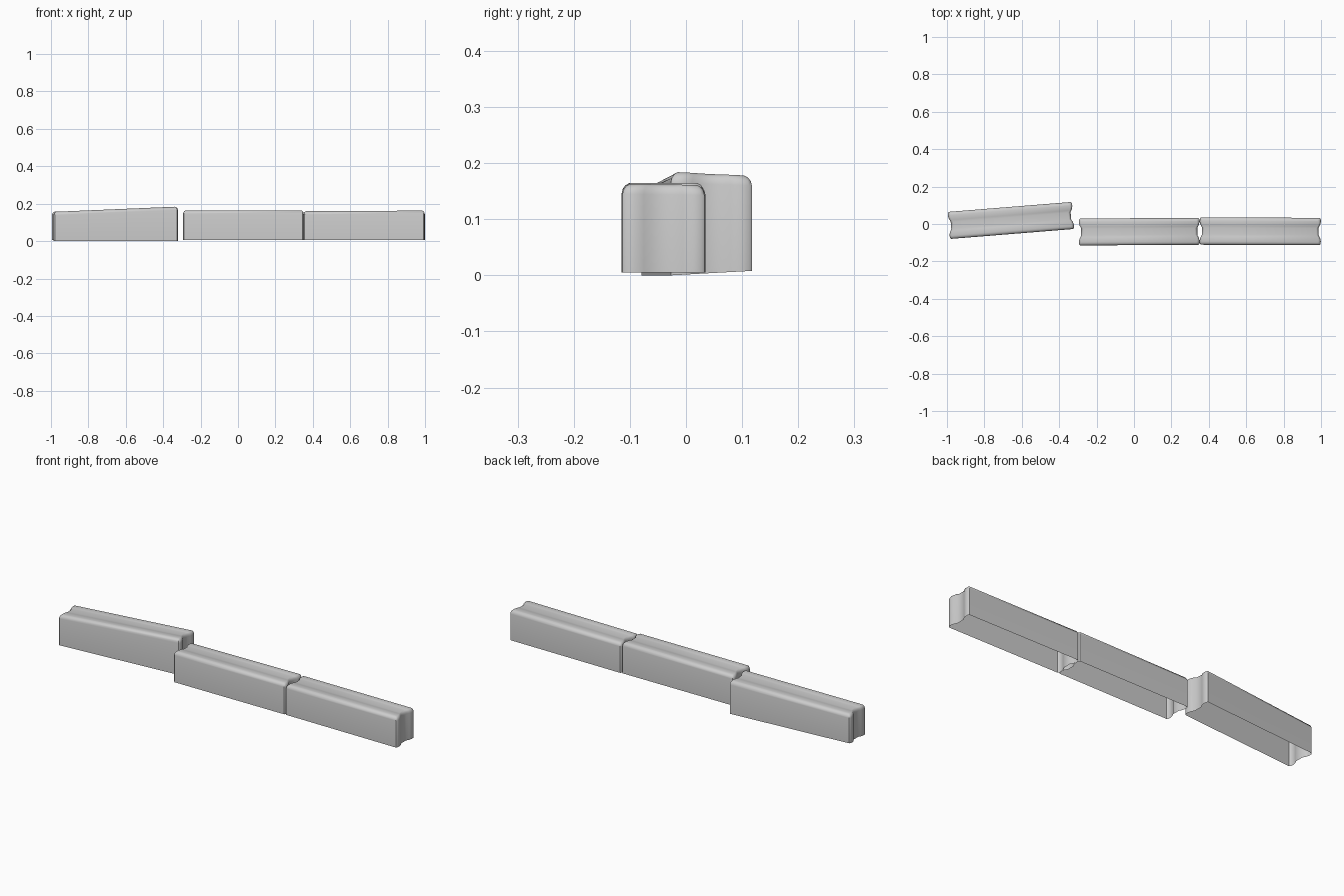
import bpy, bmesh, math
from mathutils import Matrix, Vector

if "Cube" in bpy.data.objects:
    bpy.data.objects.remove(bpy.data.objects["Cube"])


def block(name, centre, length, width, yaw, top, base):
    """Hollow kerb block, open underneath.
    top = heights (left front, left back, right front, right back); base = (front, back)."""
    hx, hy, c = length / 2, width / 2, 0.006
    # half of one end in plan: clipped corner, then a shallow groove in the middle
    half = [(hx - c, -hy), (hx - 0.001, -hy + c), (hx, -hy + 0.022),
            (hx - 0.004, -hy + 0.038), (hx - 0.012, -hy + 0.052)]
    end = half + [(x, -y) for x, y in reversed(half)]
    plan = end + [(-x, -y) for x, y in end]

    # rings up the wall and over the rounded top edge: (inset, drop below the top)
    rings = [(0.0, None), (0.0, 0.018), (0.002, 0.010), (0.006, 0.004), (0.013, 0.0)]
    rot = Matrix.Rotation(yaw, 3, 'Z')
    bm = bmesh.new()
    loops = []
    for inset, drop in rings:
        loop = []
        for x, y in plan:
            u, v = (x / hx + 1) / 2, (y / hy + 1) / 2
            low = base[0] * (1 - v) + base[1] * v
            high = ((top[0] * (1 - v) + top[1] * v) * (1 - u)
                    + (top[2] * (1 - v) + top[3] * v) * u)
            z = low if drop is None else high - drop
            co = rot @ Vector((x * (hx - inset) / hx, y * (hy - inset) / hy, 0))
            loop.append(bm.verts.new((co.x + centre[0], co.y + centre[1], z)))
        loops.append(loop)
    n = len(plan)
    for a, b in zip(loops, loops[1:]):
        for i in range(n):
            j = (i + 1) % n
            bm.faces.new((a[i], a[j], b[j], b[i]))
    # top: long strips running between the two grooved ends
    t = loops[-1]
    left = t[n // 2:][::-1]
    for i in range(n // 2 - 1):
        bm.faces.new((left[i], t[i], t[i + 1], left[i + 1]))
    mesh = bpy.data.meshes.new(name)
    bm.to_mesh(mesh)
    bm.free()
    ob = bpy.data.objects.new(name, mesh)
    bpy.context.collection.objects.link(ob)
    bpy.ops.object.select_all(action='DESELECT')
    ob.select_set(True)
    bpy.context.view_layer.objects.active = ob
    bpy.ops.object.shade_smooth_by_angle(angle=math.radians(40))
    return ob


# shifted block, turned and rising towards the row
block("shifted_kerb_block", (-0.658, 0.019), 0.667, 0.145, math.radians(4.6),
      (0.157, 0.157, 0.184, 0.178), (0.0, 0.008))
# two blocks laid end to end
block("middle_kerb_block", (0.028, -0.041), 0.645, 0.144, math.radians(0.3),
      (0.164, 0.161, 0.165, 0.165), (0.005, 0.005))
block("end_kerb_block", (0.675, -0.039), 0.648, 0.146, math.radians(-0.2),
      (0.160, 0.160, 0.163, 0.161), (0.005, 0.005))
